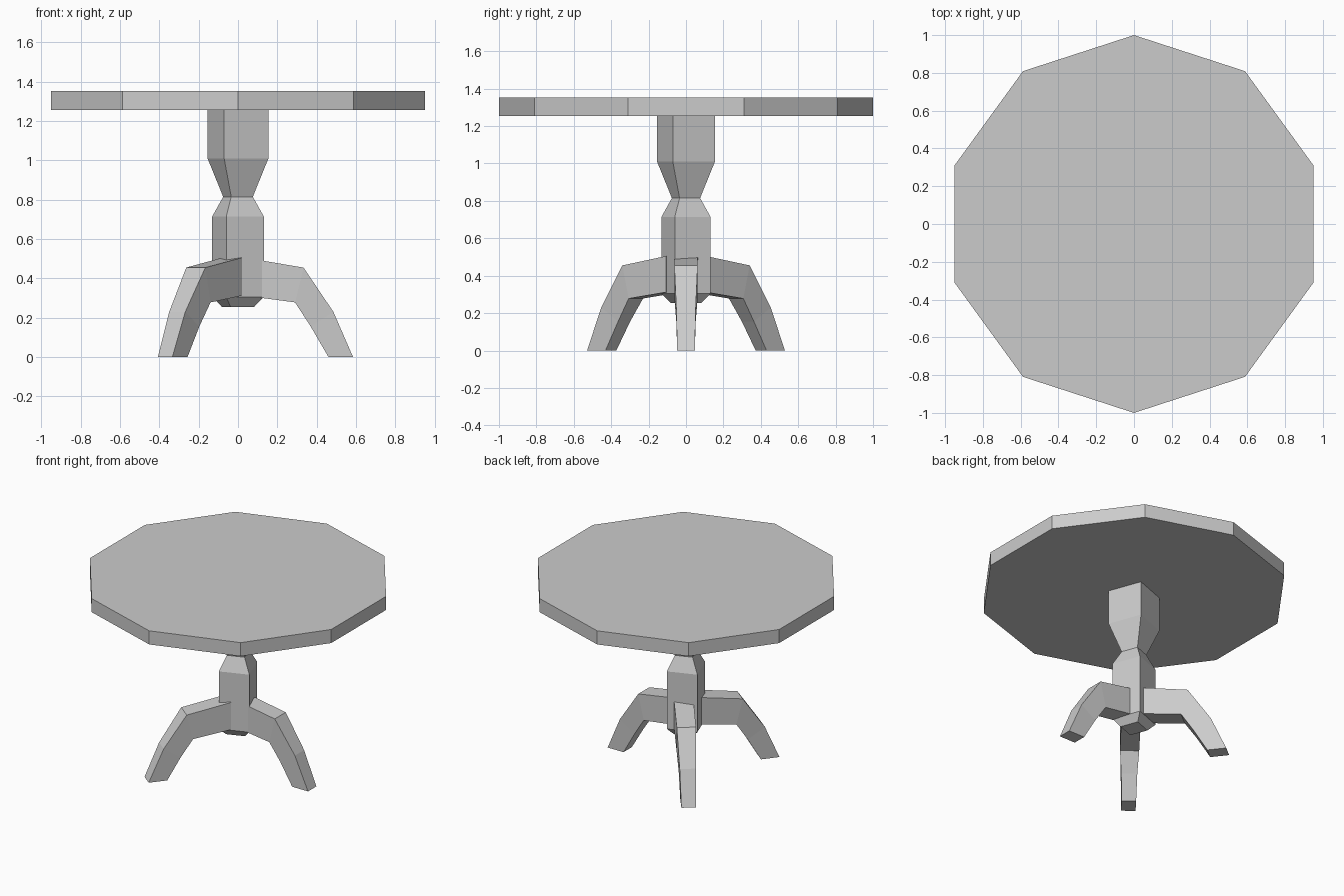
import bpy, bmesh, math
from mathutils import Vector

if "Cube" in bpy.data.objects:
    bpy.data.objects.remove(bpy.data.objects["Cube"])

grey = bpy.data.materials.new("plain grey")
grey.diffuse_color = (0.6, 0.6, 0.6, 1)
grey.use_nodes = True
grey.node_tree.nodes["Principled BSDF"].inputs["Base Color"].default_value = grey.diffuse_color


def loft(name, rings):
    """Join equal-sized rings of points into a closed, flat-faced solid."""
    bm = bmesh.new()
    loops = [[bm.verts.new(p) for p in ring] for ring in rings]
    n = len(loops[0])
    for a, b in zip(loops, loops[1:]):
        for i in range(n):
            j = (i + 1) % n
            bm.faces.new((a[i], a[j], b[j], b[i]))
    bm.faces.new(loops[0][::-1])
    bm.faces.new(loops[-1])
    bmesh.ops.recalc_face_normals(bm, faces=bm.faces[:])
    mesh = bpy.data.meshes.new(name)
    bm.to_mesh(mesh)
    bm.free()
    mesh.materials.append(grey)
    obj = bpy.data.objects.new(name, mesh)
    bpy.context.collection.objects.link(obj)
    return obj


def ring(sides, radius, z, start):
    angles = [math.radians(start) + math.tau * i / sides for i in range(sides)]
    return [Vector((radius * math.cos(a), radius * math.sin(a), z)) for a in angles]


# Ten-sided table top
loft("table_top", [ring(10, 1.0, z, 90) for z in (1.255, 1.352)])

# Square column, turned slightly, with a narrow waist
column = [(0.09, 0.255), (0.144, 0.305), (0.144, 0.715),
          (0.083, 0.815), (0.17, 1.01), (0.17, 1.256)]
loft("column", [ring(4, r, z, -24.5) for r, z in column])

# Bent, tapering legs: (top distance, top z, bottom distance, bottom z, half width)
sections = [(0.0, 0.505, 0.0, 0.312, 0.063),
            (0.298, 0.455, 0.255, 0.278, 0.062),
            (0.45, 0.23, 0.335, 0.155, 0.052),
            (0.55, 0.0, 0.425, 0.0, 0.047)]
placements = {"right_leg": (0.035, 0.0, 0),
              "back_left_leg": (-0.03, 0.068, 128.3),
              "front_left_leg": (-0.03, -0.068, -128.3)}
for name, (x, y, angle) in placements.items():
    leg = loft(name, [[Vector((st, -w, zt)), Vector((st, w, zt)),
                       Vector((sb, w, zb)), Vector((sb, -w, zb))]
                      for st, zt, sb, zb, w in sections])
    leg.location = (x, y, 0)
    leg.rotation_euler.z = math.radians(angle)
